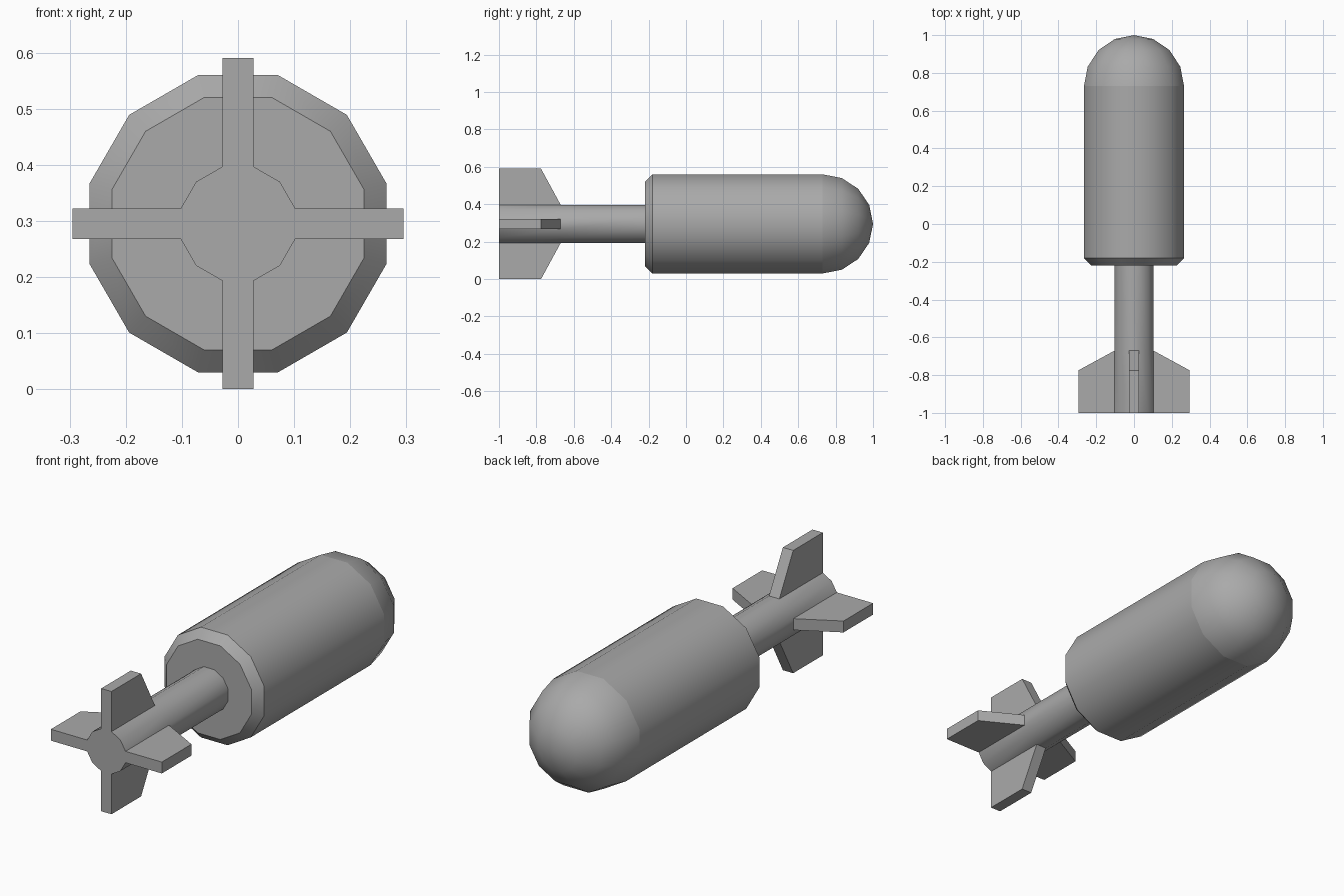
import bpy, bmesh, math
from mathutils import Vector

if "Cube" in bpy.data.objects:
    bpy.data.objects.remove(bpy.data.objects["Cube"], do_unlink=True)

SIDES = 12
AXIS_Z = 0.295
BODY_R = 0.265      # distance from axis to flat
SHAFT_R = 0.102
FIN_SPAN = 0.295

grey = bpy.data.materials.new("grey metal")
grey.use_nodes = True
colour = (0.4, 0.4, 0.4, 1)
grey.diffuse_color = colour
grey.node_tree.nodes["Principled BSDF"].inputs["Base Color"].default_value = colour


def lathe(profile, cap_start=False, cap_end=False):
    """Rings of (y, flat radius) around the y axis, with flats facing the axes."""
    bm = bmesh.new()
    rings = []
    for y, flat in profile:
        r = flat / math.cos(math.pi / SIDES)
        angles = [(i + 0.5) * math.tau / SIDES for i in range(SIDES)]
        rings.append([bm.verts.new((r * math.cos(a), y, r * math.sin(a))) for a in angles])
    for a, b in zip(rings, rings[1:]):
        for i in range(SIDES):
            j = (i + 1) % SIDES
            bm.faces.new((a[i], b[i], b[j], a[j]))
    if cap_start:
        bm.faces.new(rings[0])
    if cap_end:
        bm.faces.new(rings[-1][::-1])
    bmesh.ops.remove_doubles(bm, verts=bm.verts[:], dist=0.0001)
    bm.normal_update()
    return bm


def finish(bm, name):
    bmesh.ops.recalc_face_normals(bm, faces=bm.faces[:])
    mesh = bpy.data.meshes.new(name)
    bm.to_mesh(mesh)
    bm.free()
    mesh.materials.append(grey)
    obj = bpy.data.objects.new(name, mesh)
    obj.location.z = AXIS_Z
    bpy.context.collection.objects.link(obj)
    bpy.ops.object.select_all(action='DESELECT')
    obj.select_set(True)
    bpy.context.view_layer.objects.active = obj
    bpy.ops.object.shade_smooth_by_angle(angle=math.radians(35))
    return obj


# Cylindrical body with a chamfered rear edge
finish(lathe([(-0.22, 0.225), (-0.18, BODY_R), (0.73, BODY_R)], cap_start=True), "body")

# Rounded nose, a separate shell so its seam stays crisp
steps = [i * math.pi / 8 for i in range(5)]
nose = [(0.73 + 0.27 * math.sin(t), BODY_R * math.cos(t)) for t in steps]
finish(lathe(nose), "nose")

# Tail shaft, with four fins extruded from its axis-facing flats
tail = lathe([(-1, SHAFT_R), (-0.67, SHAFT_R), (-0.22, SHAFT_R)], cap_start=True)
flats = [f for f in tail.faces
         if f.calc_center_median().y < -0.7
         and max(abs(f.normal.x), abs(f.normal.z)) > 0.99]
for flat in flats:
    c = flat.calc_center_median()
    outward = Vector((c.x, 0, c.z)).normalized() * (FIN_SPAN - SHAFT_R)
    tip = bmesh.ops.extrude_discrete_faces(tail, faces=[flat])["faces"][0]
    for v in tip.verts:
        v.co += outward
        if v.co.y > -0.8:
            v.co.y = -0.775   # swept leading edge
finish(tail, "tail_shaft_and_fins")
